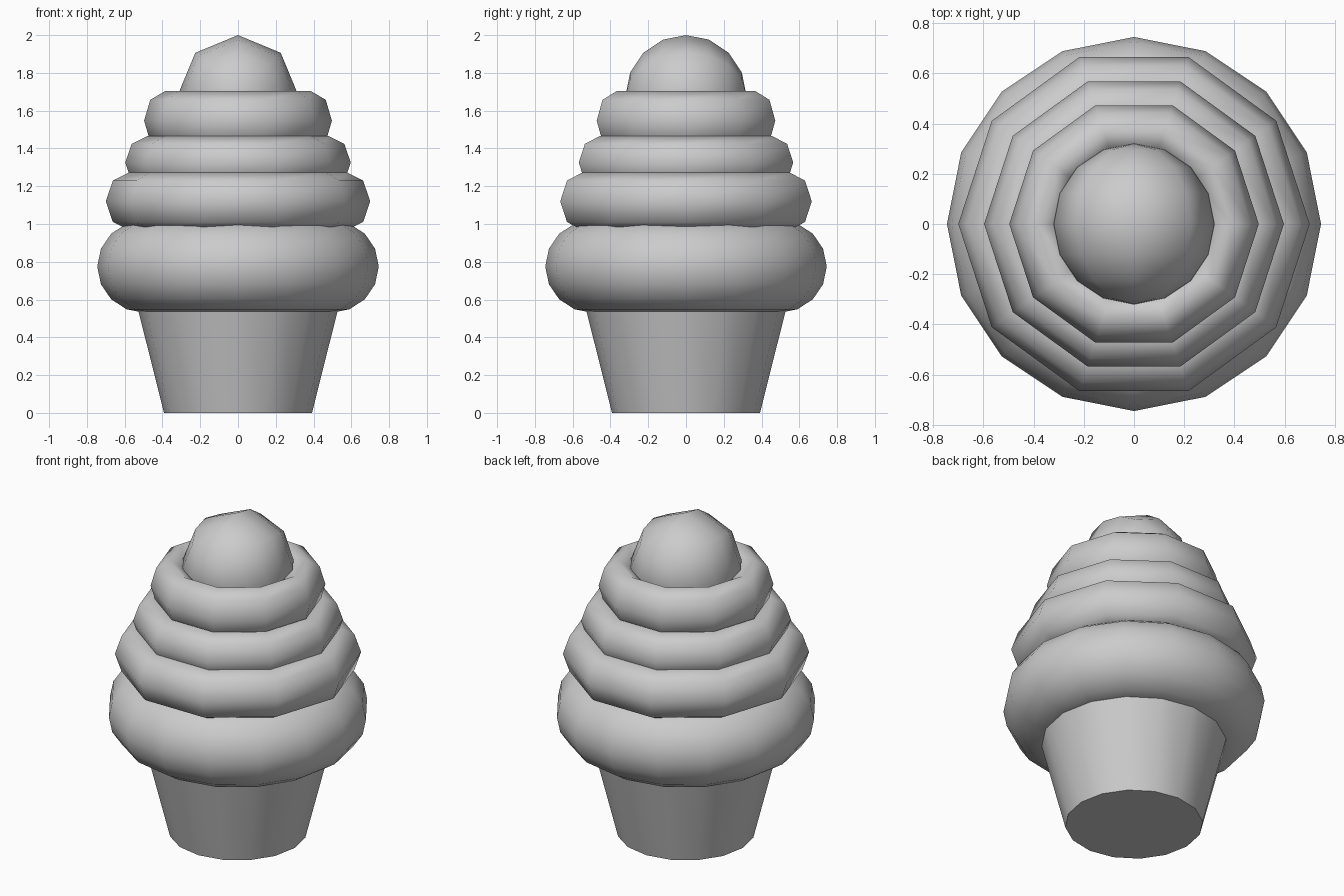
import bpy
from math import radians

if "Cube" in bpy.data.objects:
    bpy.data.objects.remove(bpy.data.objects["Cube"])


def finish(name, angle):
    obj = bpy.context.object
    obj.name = name
    bpy.ops.object.transform_apply(location=False, rotation=True, scale=True)
    bpy.ops.object.shade_smooth_by_angle(angle=radians(angle))
    return obj


def swirl(name, z, outer, tube_r, tube_h, sides, tube_sides):
    """Torus with outer radius `outer`; tube half-width tube_r, half-height tube_h."""
    bpy.ops.mesh.primitive_torus_add(
        major_segments=sides, minor_segments=tube_sides,
        major_radius=outer - tube_r, minor_radius=tube_r, location=(0, 0, z))
    bpy.context.object.scale.z = tube_h / tube_r
    finish(name, 80)


# Tapered cup, its rim hidden inside the lowest swirl
bpy.ops.mesh.primitive_cone_add(vertices=16, radius1=0.392, radius2=0.58,
                                depth=0.75, location=(0, 0, 0.375))
finish("cup", 40)

# Stacked frosting rings
swirl("frosting_base", 0.775, 0.745, 0.25, 0.245, 16, 16)
swirl("frosting_lower", 1.12, 0.70, 0.128, 0.155, 10, 8)
swirl("frosting_middle", 1.325, 0.597, 0.116, 0.14, 10, 8)
swirl("frosting_upper", 1.547, 0.497, 0.11, 0.156, 10, 8)

# Round top, a coarse sphere with its poles along y
bpy.ops.mesh.primitive_uv_sphere_add(segments=8, ring_count=8, radius=0.32,
                                     location=(0, 0, 1.68),
                                     rotation=(radians(90), 0, 0))
finish("top_ball", 80)
